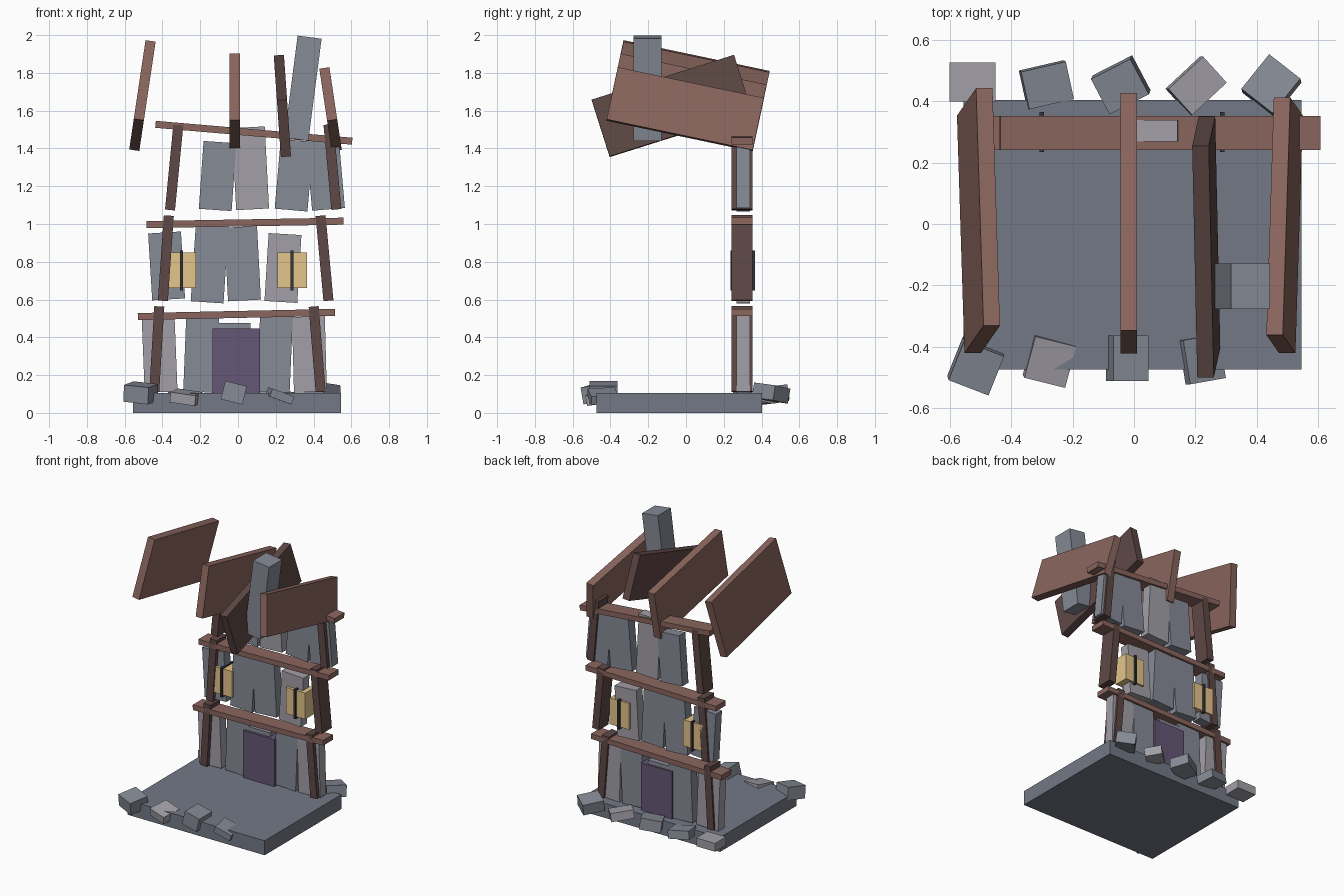
import bpy
from math import radians

PALETTE = {
    "stone": (0.52, 0.54, 0.58), "pale_stone": (0.63, 0.62, 0.65),
    "base": (0.45, 0.47, 0.52), "wood": (0.54, 0.40, 0.37),
    "dark_wood": (0.37, 0.29, 0.28), "glass": (0.89, 0.77, 0.54),
    "iron": (0.22, 0.22, 0.25), "door": (0.40, 0.34, 0.46),
}
MATS = {}
for key, rgb in PALETTE.items():
    MATS[key] = bpy.data.materials.new(key)
    MATS[key].diffuse_color = (*[c ** 2.2 for c in rgb], 1)


def box(name, loc, size, mat, rot=(0, 0, 0)):
    """Box with its size applied and its rotation given in degrees."""
    bpy.ops.mesh.primitive_cube_add(size=1, location=loc,
                                    rotation=[radians(a) for a in rot])
    ob = bpy.context.object
    ob.name = name
    for v in ob.data.vertices:
        v.co = [c * s for c, s in zip(v.co, size)]
    ob.data.materials.append(MATS[mat])
    return ob


WALL_Y = 0.296

# Ground slab
box("base", (-0.005, -0.035, 0.0525), (1.1, 0.876, 0.105), "base")

# Wall slabs for the three storeys: x, z, height, lean, material
slabs = [
    (-0.415, 0.31, 0.40, -2.3, "pale_stone"), (-0.195, 0.31, 0.40, 2.3, "stone"),
    (-0.02, 0.29, 0.37, 0, "stone"), (0.195, 0.31, 0.40, 2.5, "stone"),
    (0.378, 0.31, 0.40, -1.5, "pale_stone"),
    (-0.378, 0.778, 0.355, -3.5, "stone"), (-0.150, 0.79, 0.41, 3.8, "stone"),
    (0.024, 0.79, 0.39, -3, "stone"), (0.238, 0.767, 0.36, 3.5, "pale_stone"),
    (-0.108, 1.254, 0.36, 4, "stone"), (0.066, 1.295, 0.435, -3, "pale_stone"),
    (0.297, 1.258, 0.37, 5, "stone"), (0.463, 1.262, 0.37, -5, "stone"),
]
for i, (x, z, h, lean, mat) in enumerate(slabs):
    box(f"wall_slab_{i + 1}", (x, 0.303, z), (0.174, 0.07, h), mat, (0, lean, 0))

# Leaning posts: x, z, lean
posts = [(-0.43, 0.338, 3.4), (0.419, 0.338, -4.7),
         (-0.382, 0.819, 4), (0.458, 0.819, -5.3),
         (-0.338, 1.299, 5.6), (0.500, 1.302, -5.3)]
for i, (x, z, lean) in enumerate(posts):
    box(f"post_{i + 1}", (x, WALL_Y, z), (0.053, 0.112, 0.452), "dark_wood", (0, lean, 0))

# Crooked cross beams: x, z, tilt
for i, (x, z, tilt) in enumerate([(-0.008, 0.521, -1.2), (0.037, 1.006, -1), (0.084, 1.483, 4.9)]):
    box(f"cross_beam_{i + 1}", (x, WALL_Y, z), (1.045, 0.112, 0.037), "wood", (0, tilt, 0))

# Door and lit windows show on both faces of the wall
box("door", (-0.009, 0.30, 0.275), (0.25, 0.10, 0.342), "door")
for side, x in (("left", -0.30), ("right", 0.287)):
    box(f"window_{side}", (x, 0.30, 0.755), (0.155, 0.104, 0.19), "glass")
    box(f"window_bar_{side}", (x, 0.30, 0.753), (0.016, 0.13, 0.212), "iron")

# Roof panels standing on edge: centre, height, tilts, material
panels = [
    ((-0.506, 0.011, 1.68), 0.43, (-12, 8.5, 0), "wood"),
    ((-0.017, 0.003, 1.644), 0.36, (-12, 0, 0), "wood"),
    ((0.235, -0.075, 1.625), 0.316, (17.5, -4, 0), "dark_wood"),
    ((0.490, -0.004, 1.607), 0.285, (-12, -8.5, 0), "wood"),
]
for i, (loc, h, rot, mat) in enumerate(panels):
    box(f"roof_panel_{i + 1}", loc, (0.054, 0.79, h), mat, rot)

# Leaning chimney
box("chimney", (0.344, -0.203, 1.719), (0.128, 0.148, 0.545), "stone", (0, 7.4, 0))

# Loose stones along the front and back edges: centre, size, tilts
stones = [
    ((-0.515, -0.462, 0.106), (0.14, 0.138, 0.09), (8, 6, -21), "stone"),
    ((-0.275, -0.445, 0.083), (0.138, 0.14, 0.055), (8, 8, -14), "pale_stone"),
    ((-0.022, -0.437, 0.107), (0.118, 0.148, 0.10), (0, 14, 0), "stone"),
    ((0.222, -0.440, 0.090), (0.125, 0.145, 0.045), (3, 20, 10), "stone"),
    ((-0.525, 0.462, 0.090), (0.15, 0.126, 0.06), (0, 0, 0), "pale_stone"),
    ((-0.285, 0.453, 0.090), (0.15, 0.125, 0.06), (6, 6, 13), "stone"),
    ((-0.043, 0.453, 0.095), (0.145, 0.13, 0.08), (6, -8, 27), "stone"),
    ((0.202, 0.450, 0.095), (0.155, 0.115, 0.06), (7, 7, 43), "pale_stone"),
    ((0.447, 0.450, 0.105), (0.13, 0.145, 0.08), (-6, -8, -38), "stone"),
]
for i, (loc, size, rot, mat) in enumerate(stones):
    box(f"loose_stone_{i + 1}", loc, size, mat, rot)
